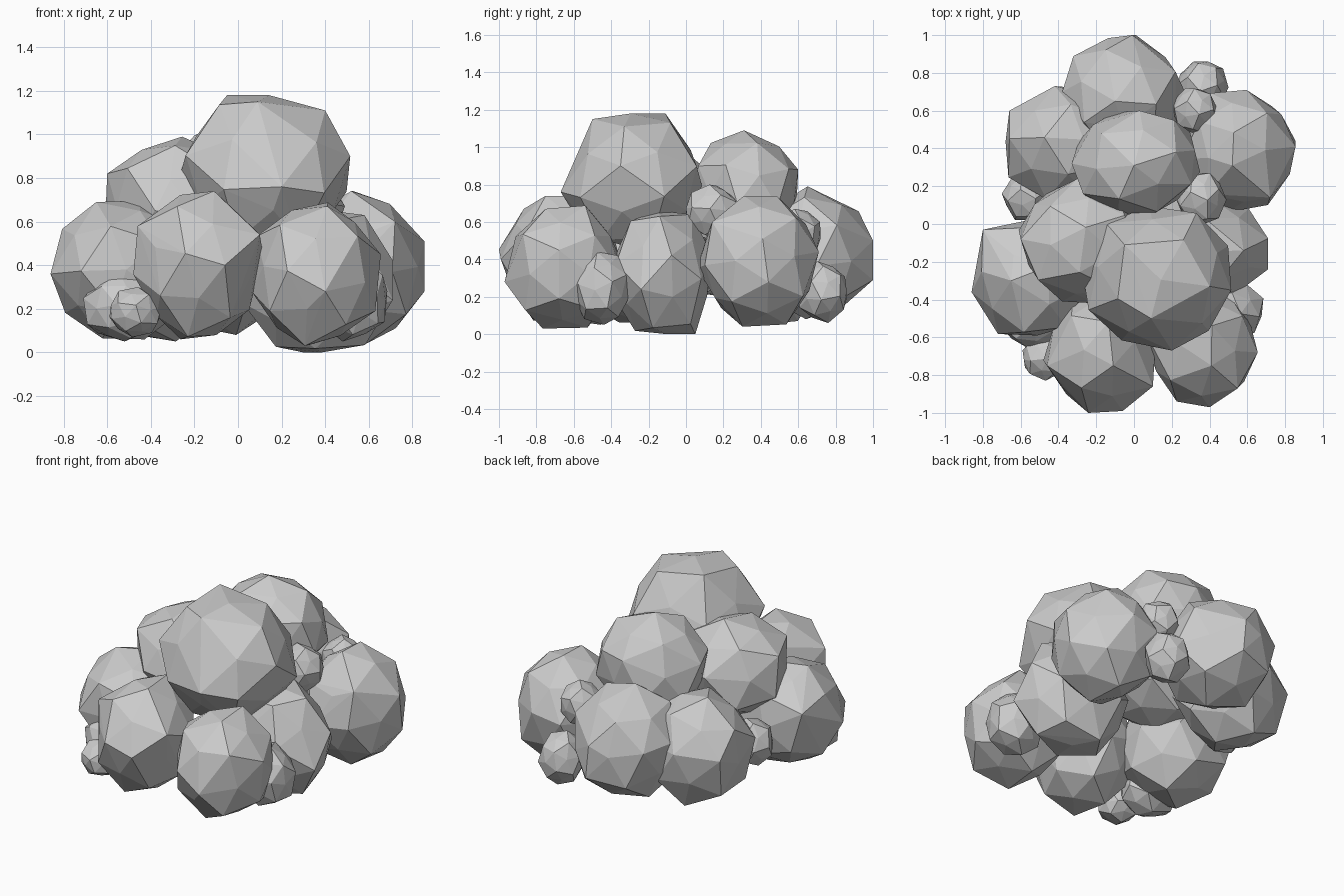
import bpy, bmesh, random, math
from mathutils import Vector, Quaternion

if "Cube" in bpy.data.objects:
    bpy.data.objects.remove(bpy.data.objects["Cube"])

random.seed(11)

# corners of a unit dodecahedron
G = (1 + math.sqrt(5)) / 2
S = (-1, 1)
DODECA = [Vector((a, b, c)) for a in S for b in S for c in S]
FACES = []
for a in S:
    for b in S:
        DODECA += [Vector((0, a / G, b * G)), Vector((a / G, b * G, 0)), Vector((b * G, 0, a / G))]
        FACES += [Vector((0, a * G, b)), Vector((a * G, b, 0)), Vector((b, 0, a * G))]
DODECA = [v.normalized() for v in DODECA]
FACES = [v.normalized() * 0.9 for v in FACES]  # low peak on every pentagon


def rand_quat():
    return Quaternion([random.gauss(0, 1) for _ in range(4)]).normalized()


def rock(name, xr, yr, zr, corners=()):
    """Boulder: peaked dodecahedron turned towards known corners, fitted to x, y, z ranges."""
    rng = (xr, yr, zr)
    mid = Vector([(a + b) / 2 for a, b in rng])
    half = Vector([(b - a) / 2 for a, b in rng])
    local = [Vector([(c[i] - mid[i]) / half[i] for i in range(3)]).normalized() for c in corners]
    best, turn = -9, rand_quat()
    for _ in range(700 if corners else 0):
        q = rand_quat()
        inv = q.inverted()
        score = sum(max((inv @ d).dot(v) for v in DODECA) for d in local)
        if score > best:
            best, turn = score, q
    pts = [turn @ v * random.uniform(0.97, 1.03) for v in DODECA + FACES]
    for i, (a, b) in enumerate(rng):
        lo, hi = min(p[i] for p in pts), max(p[i] for p in pts)
        for p in pts:
            p[i] = a + (p[i] - lo) / (hi - lo) * (b - a)
    for c in corners:
        near = min(pts[:20], key=lambda p: (p - Vector(c)).length)
        near[:] = c
    bm = bmesh.new()
    for p in pts:
        bm.verts.new(p)
    bmesh.ops.convex_hull(bm, input=bm.verts)
    bmesh.ops.delete(bm, geom=[v for v in bm.verts if not v.link_faces], context='VERTS')
    me = bpy.data.meshes.new(name)
    bm.to_mesh(me)
    bm.free()
    bpy.context.collection.objects.link(bpy.data.objects.new(name, me))


# upper boulders
rock("top_boulder", (-0.28, 0.515), (-0.67, 0.095), (0.46, 1.18),
     [(.515, -.35, .90), (.2, -.67, .76), (.09, -.5, 1.15), (.4, -.33, 1.11), (-.05, -.11, 1.18)])
rock("upper_back_boulder", (-0.33, 0.35), (0.03, 0.61), (0.47, 1.10),
     [(.03, .6, .88), (-.33, .32, .85), (0, .31, 1.09)])
rock("upper_left_boulder", (-0.61, 0.05), (-0.42, 0.24), (0.38, 0.99),
     [(-.6, -.08, .82), (-.38, -.41, .65), (-.3, .24, .72)])

# ring of base boulders
rock("front_left_boulder", (-0.48, 0.115), (-1.0, -0.34), (0.06, 0.74),
     [(-.06, -.99, .40), (-.11, -.75, .74), (-.46, -.75, .58), (.1, -.86, .54)])
rock("front_right_boulder", (0.06, 0.66), (-0.98, -0.34), (0.03, 0.69),
     [(.40, -.97, .28), (.655, -.68, .45), (.41, -.75, .67)])
rock("left_boulder", (-0.86, -0.22), (-0.59, 0.02), (0.06, 0.70),
     [(-.86, -.36, .36), (-.8, -.03, .52), (-.65, -.3, .69)])
rock("right_boulder", (0.02, 0.71), (-0.40, 0.14), (0.0, 0.66),
     [(.71, -.24, .24), (.3, .05, 0), (.58, -.14, .63)])
rock("back_right_boulder", (0.25, 0.855), (0.06, 0.71), (0.04, 0.74),
     [(.855, .41, .51), (.595, .71, .44), (.52, .31, .74), (.72, .14, .60)])
rock("back_boulder", (-0.40, 0.27), (0.36, 1.0), (0.08, 0.79),
     [(-.01, 1.0, .5), (-.1, .65, .79), (-.38, .7, .5)])
rock("back_left_boulder", (-0.68, -0.08), (0.11, 0.74), (0.05, 0.73),
     [(-.66, .6, .42), (-.42, .73, .45)])

# small filler stones
rock("stone_right_front", (0.36, 0.685), (-0.62, -0.30), (0.05, 0.44))
rock("stone_back_low", (0.23, 0.50), (0.60, 0.86), (0.06, 0.39))
rock("stone_back_high", (0.21, 0.435), (0.48, 0.72), (0.40, 0.67))
rock("stone_right_high", (0.22, 0.49), (0.0, 0.27), (0.52, 0.80))
rock("stone_left_back", (-0.70, -0.44), (0.02, 0.26), (0.21, 0.49))
rock("stone_left_front", (-0.71, -0.36), (-0.66, -0.34), (0.05, 0.37))
rock("stone_front_low", (-0.59, -0.35), (-0.83, -0.58), (0.07, 0.30))
